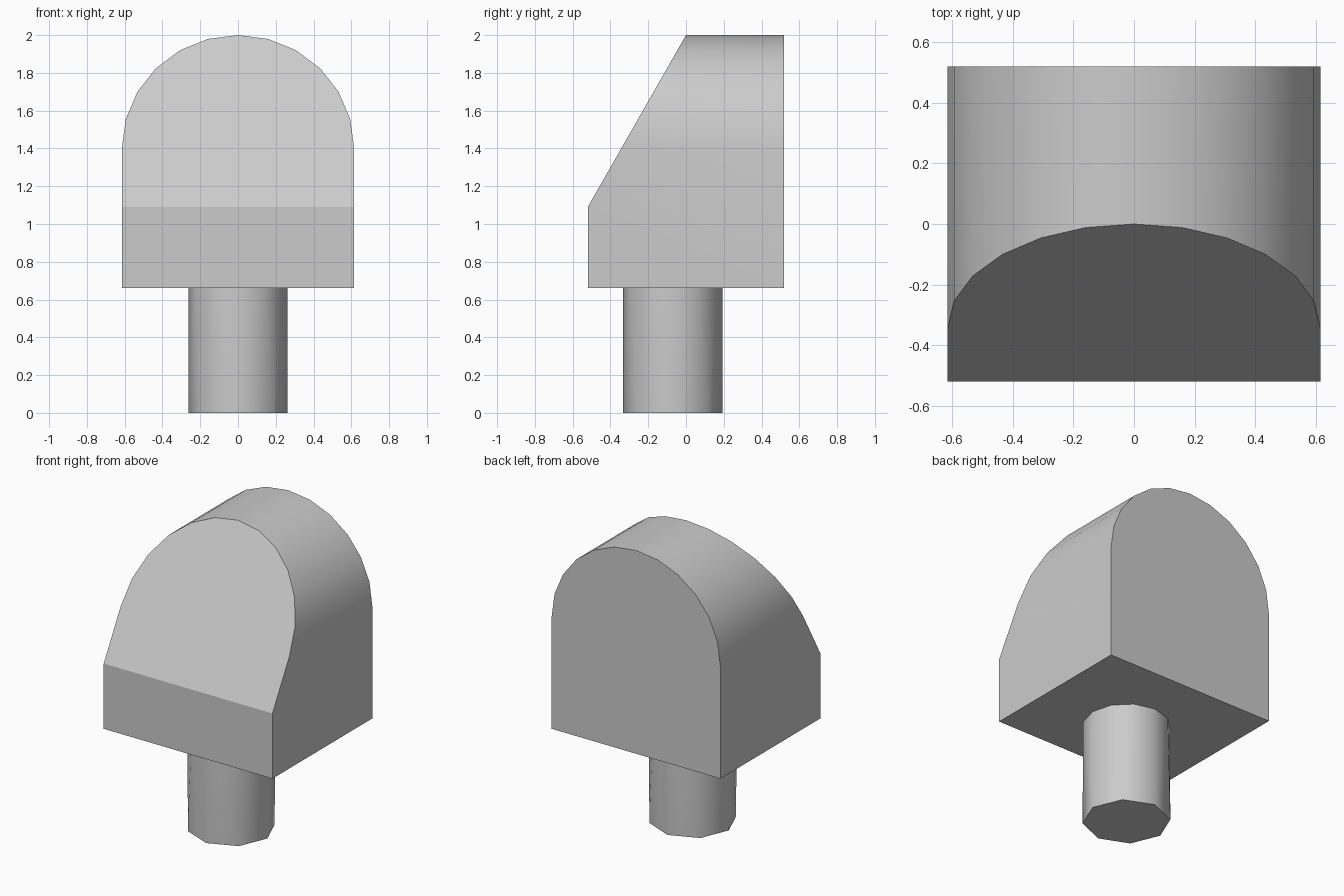
import bpy, bmesh
from math import sin, cos, pi, radians
from mathutils import Vector

cube = bpy.data.objects.get("Cube")
if cube:
    bpy.data.objects.remove(cube, do_unlink=True)

grey = bpy.data.materials.new("plain_grey")
grey.use_nodes = True
colour = (0.6, 0.6, 0.6, 1)
grey.diffuse_color = colour
grey.node_tree.nodes["Principled BSDF"].inputs["Base Color"].default_value = colour


def finish(bm, name, angle):
    bmesh.ops.recalc_face_normals(bm, faces=bm.faces)
    mesh = bpy.data.meshes.new(name)
    bm.to_mesh(mesh)
    bm.free()
    mesh.materials.append(grey)
    obj = bpy.data.objects.new(name, mesh)
    bpy.context.collection.objects.link(obj)
    bpy.ops.object.select_all(action='DESELECT')
    obj.select_set(True)
    bpy.context.view_layer.objects.active = obj
    bpy.ops.object.shade_smooth_by_angle(angle=radians(angle))
    return obj


# Arched block: a round-topped profile pushed from front to back
HALF_W, HALF_D, BASE, SPRING, TOP = 0.615, 0.52, 0.66, 1.4, 2.0
SEGMENTS = 12
bm = bmesh.new()
profile = [(-HALF_W, BASE), (HALF_W, BASE)]
for i in range(SEGMENTS + 1):
    a = pi * i / SEGMENTS
    profile.append((HALF_W * cos(a), SPRING + (TOP - SPRING) * sin(a)))
face = bm.faces.new([bm.verts.new((x, -HALF_D, z)) for x, z in profile])
ext = bmesh.ops.extrude_face_region(bm, geom=[face], use_keep_orig=True)
bmesh.ops.translate(bm, vec=(0, 2 * HALF_D, 0),
                    verts=[v for v in ext["geom"] if isinstance(v, bmesh.types.BMVert)])

# Sloped front: slice from the crown down to the low front edge
slope = Vector((0, -(TOP - 1.09), HALF_D))
cut = bmesh.ops.bisect_plane(bm, geom=bm.verts[:] + bm.edges[:] + bm.faces[:],
                             plane_co=(0, 0, TOP), plane_no=slope, clear_outer=True)
rim = [e for e in bm.edges if e.is_boundary]
bmesh.ops.holes_fill(bm, edges=rim, sides=0)
finish(bm, "arched_block", 28)

# Stem: eight-sided at the foot, rounder where it meets the block
RADIUS, CENTRE_Y = 0.263, -0.07
bm = bmesh.new()


def ring(sides, z):
    verts = []
    for i in range(sides):
        a = 2 * pi * i / sides - pi / 2
        verts.append(bm.verts.new((RADIUS * cos(a), CENTRE_Y + RADIUS * sin(a), z)))
    return bm.faces.new(verts)


foot, head = ring(8, 0), ring(12, BASE)
bmesh.ops.bridge_loops(bm, edges=list(foot.edges) + list(head.edges))
finish(bm, "stem", 32)
